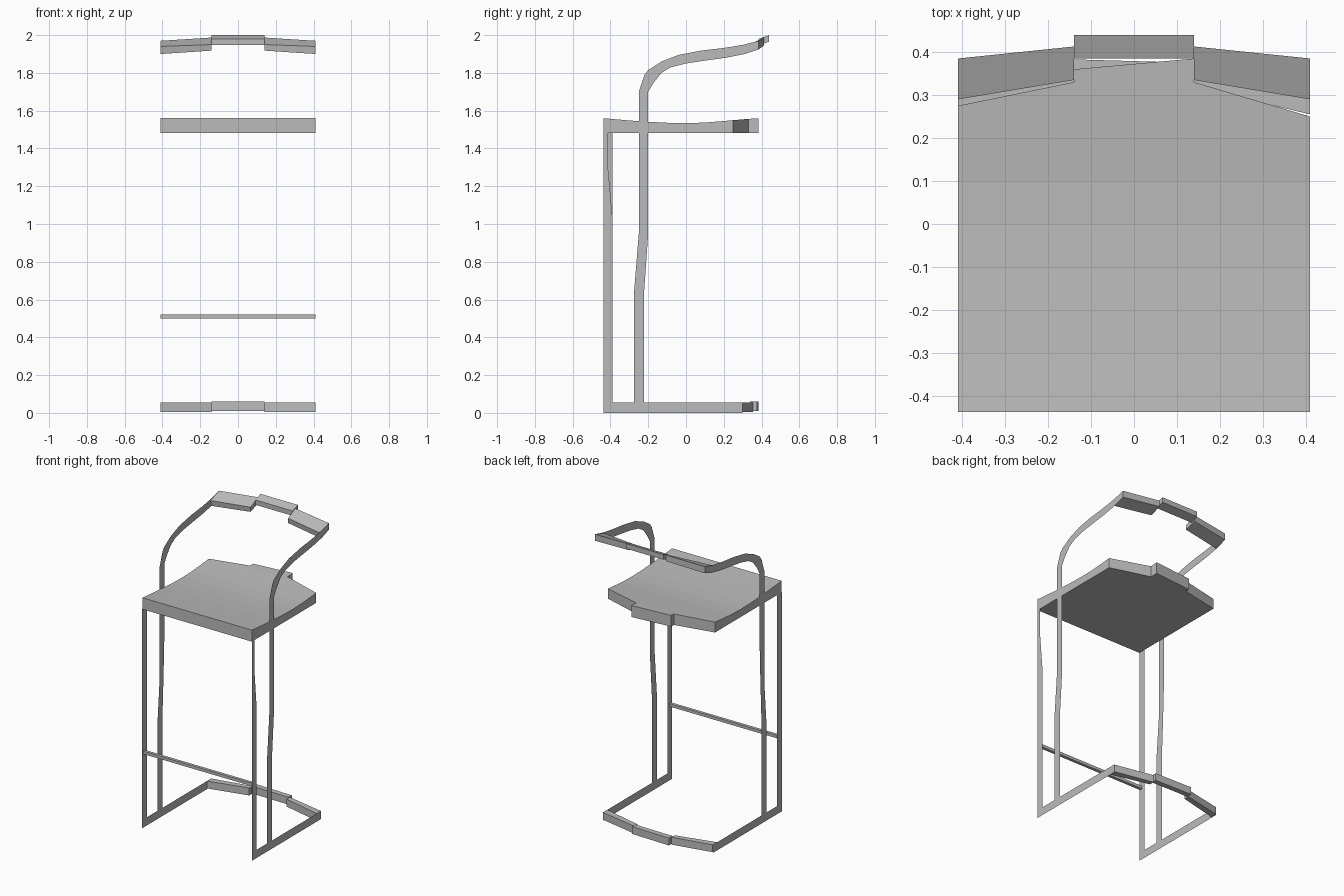
import bpy, bmesh

if "Cube" in bpy.data.objects:
    bpy.data.objects.remove(bpy.data.objects["Cube"])

grey = bpy.data.materials.new("grey")
grey.diffuse_color = (0.5, 0.5, 0.5, 1)
grey.use_nodes = True
grey.node_tree.nodes["Principled BSDF"].inputs["Base Color"].default_value = grey.diffuse_color


def finish(name, bm, solid=True):
    if solid:
        bmesh.ops.recalc_face_normals(bm, faces=bm.faces)
    me = bpy.data.meshes.new(name)
    bm.to_mesh(me)
    bm.free()
    me.materials.append(grey)
    ob = bpy.data.objects.new(name, me)
    bpy.context.collection.objects.link(ob)
    return ob


def ribbon(name, x, pairs):
    """Flat strip in the plane x, from pairs of (y, z) edge points."""
    bm = bmesh.new()
    rows = [[bm.verts.new((x, *p)) for p in pair] for pair in pairs]
    for (a, b), (c, d) in zip(rows, rows[1:]):
        f = bm.faces.new((a, b, d, c))
        f.normal_update()
        if f.normal.x * x < 0:
            f.normal_flip()
    return finish(name, bm, False)


def bar(name, x0, sec0, x1, sec1):
    """Solid bar between two four-point (y, z) sections."""
    bm = bmesh.new()
    a = [bm.verts.new((x0, *p)) for p in sec0]
    b = [bm.verts.new((x1, *p)) for p in sec1]
    bm.faces.new(a)
    bm.faces.new(b)
    for i in range(4):
        j = (i + 1) % 4
        bm.faces.new((a[i], a[j], b[j], b[i]))
    return finish(name, bm)


def rect(y0, y1, z0, z1):
    return [(y0, z0), (y1, z0), (y1, z1), (y0, z1)]


# Seat: stepped rear outline, dished top
outline = [(-.41, -.437), (.41, -.437), (.41, .25), (.14, .33), (.14, .385),
           (-.14, .36), (-.14, .33), (-.41, .275)]
dish = [(-.437, 1.56), (-.3, 1.548), (-.2, 1.541), (-.1, 1.536), (0, 1.534),
        (.1, 1.537), (.2, 1.545), (.3, 1.554), (.385, 1.56)]


def dish_z(y):
    for (y0, z0), (y1, z1) in zip(dish, dish[1:]):
        if y <= y1:
            return z0 + (z1 - z0) * (y - y0) / (y1 - y0)
    return dish[-1][1]


bm = bmesh.new()
base = bm.faces.new([bm.verts.new((x, y, 1.482)) for x, y in outline])
top = bmesh.ops.extrude_face_region(bm, geom=[base])
bmesh.ops.translate(bm, vec=(0, 0, .07),
                    verts=[g for g in top["geom"] if isinstance(g, bmesh.types.BMVert)])
for y, _ in dish[1:-1]:
    bmesh.ops.bisect_plane(bm, geom=bm.verts[:] + bm.edges[:] + bm.faces[:],
                           plane_co=(0, y, 0), plane_no=(0, 1, 0))
for v in bm.verts:
    if v.co.z > 1.5:
        v.co.z = dish_z(v.co.y)
finish("seat", bm)

# Side frames: flat front leg, floor rail, rear post sweeping into the arm
arm = [((-.25, 1.70), (-.20, 1.70)), ((-.22, 1.79), (-.17, 1.75)),
       ((-.20, 1.815), (-.13, 1.80)), ((-.13, 1.86), (-.08, 1.83)),
       ((-.04, 1.895), (0, 1.85)), ((.08, 1.918), (.1, 1.865)),
       ((.2, 1.932), (.21, 1.88)), ((.3, 1.948), (.31, 1.90)),
       ((.385, 1.97), (.385, 1.925))]
for side, x in (("left", -.411), ("right", .411)):
    slim = .025 if side == "right" else 0
    ribbon(side + "_front_leg", x, [
        ((-.437, 0), (-.388, 0)), ((-.437, 1.02), (-.388, 1.02)),
        ((-.437, 1.3), (-.388 - slim, 1.3)), ((-.437, 1.483), (-.388 - slim, 1.483))])
    ribbon(side + "_floor_rail", x, [((-.388, 0), (-.388, .055)), ((.3, 0), (.3, .055))])
    mid = -.2 if side == "right" else -.209
    ribbon(side + "_rear_post_and_arm", x, [
        ((-.275, .055), (-.222, .055)), ((-.275, .64), (-.222, .64)),
        ((-.25, .95), (mid, .95)), ((-.25, 1.22), (-.2, 1.22))] + arm)

# Front footrest rod
bar("footrest", -.41, rect(-.43, -.41, .5, .52), .41, rect(-.43, -.41, .5, .52))

# Rear floor bar and backrest, each in three offset pieces
for side, s in (("left", -1), ("right", 1)):
    bar(side + "_floor_bar", s * .41, rect(.255, .30, .005, .055),
        s * .14, rect(.32, .355, .005, .055))
    bar(side + "_backrest", s * .41, [(.30, 1.90), (.385, 1.925), (.385, 1.97), (.29, 1.94)],
        s * .14, [(.335, 1.918), (.413, 1.945), (.413, 1.987), (.335, 1.95)])
bar("centre_floor_bar", -.14, rect(.345, .383, .01, .06), .14, rect(.34, .375, .01, .06))
back = [(.385, 1.947), (.44, 1.965), (.44, 2.0), (.385, 1.98)]
bar("centre_backrest", -.14, back, .14, back)
